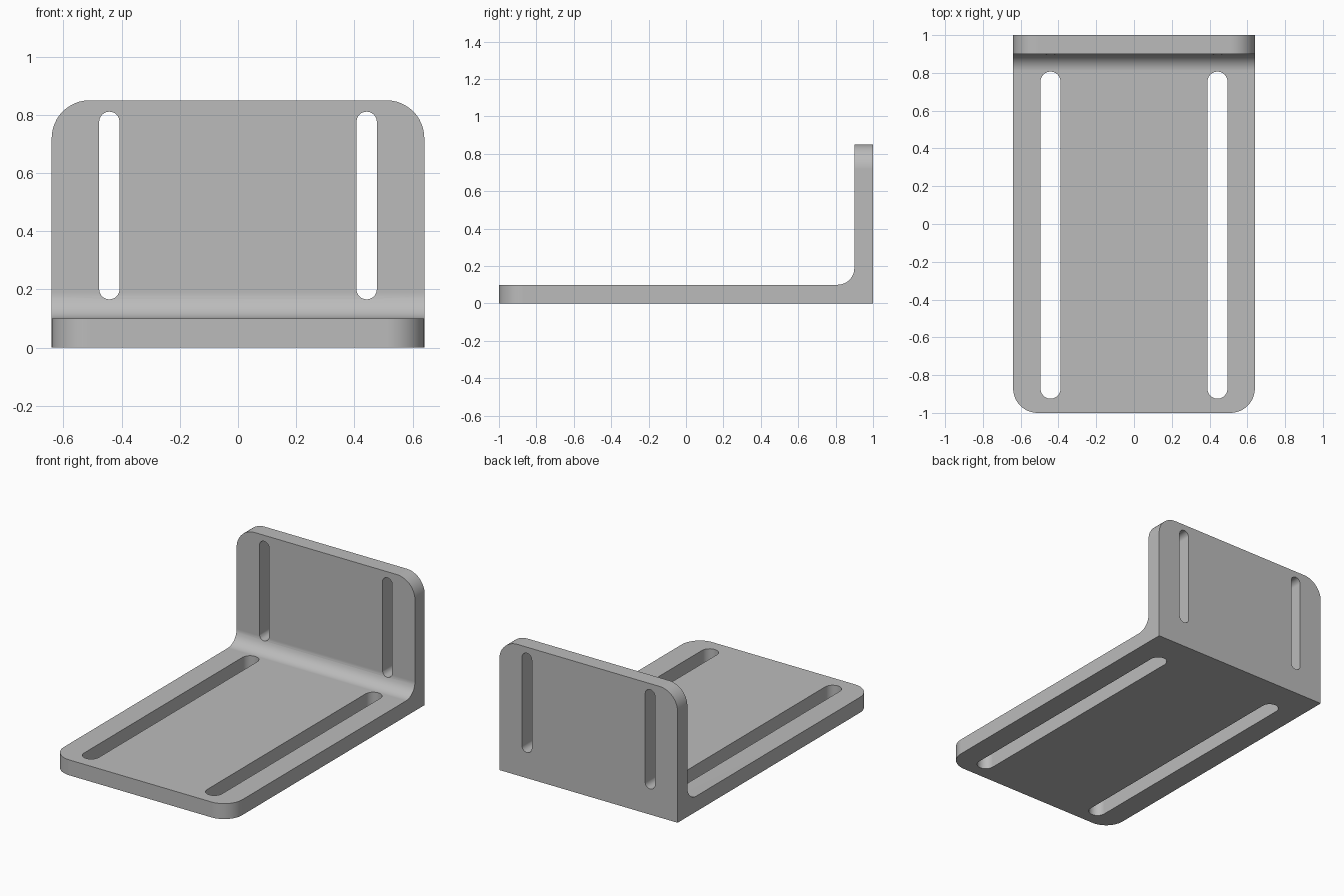
import bpy, bmesh, math
from mathutils import Vector, Matrix

cube = bpy.data.objects.get("Cube")
if cube:
    bpy.data.objects.remove(cube, do_unlink=True)

HALF_W, HEIGHT, THICK = 0.64, 0.85, 0.1

metal = bpy.data.materials.new("grey metal")
metal.use_nodes = True
colour = (0.5, 0.5, 0.5, 1)
metal.diffuse_color = colour
metal.node_tree.nodes["Principled BSDF"].inputs["Base Color"].default_value = colour


def extruded(name, points, direction):
    """Solid made by pushing a flat outline along a direction."""
    bm = bmesh.new()
    face = bm.faces.new([bm.verts.new(p) for p in points])
    out = bmesh.ops.extrude_face_region(bm, geom=[face])
    moved = [v for v in out["geom"] if isinstance(v, bmesh.types.BMVert)]
    bmesh.ops.translate(bm, verts=moved, vec=direction)
    bmesh.ops.recalc_face_normals(bm, faces=bm.faces)
    mesh = bpy.data.meshes.new(name)
    bm.to_mesh(mesh)
    bm.free()
    mesh.materials.append(metal)
    obj = bpy.data.objects.new(name, mesh)
    bpy.context.collection.objects.link(obj)
    return obj


def round_edges(obj, chosen, radius, segments=12):
    """Fillet the edges picked out by the rule."""
    bm = bmesh.new()
    bm.from_mesh(obj.data)
    edges = [e for e in bm.edges if chosen(e.verts[0].co, e.verts[1].co)]
    bmesh.ops.bevel(bm, geom=edges, offset=radius, segments=segments,
                    profile=0.5, affect="EDGES", clamp_overlap=False)
    bm.to_mesh(obj.data)
    bm.free()


def slot_outline(x, low, high, radius, steps=12):
    """Stadium outline as (across, along) pairs."""
    pts = []
    for centre, start in ((high - radius, 0), (low + radius, math.pi)):
        for i in range(steps + 1):
            a = start + math.pi * i / steps
            pts.append((x + radius * math.cos(a), centre + radius * math.sin(a)))
    return pts


# Angle bracket body: L-shaped side profile across the full width
inner = 1 - THICK
profile = [(-1, 0), (1, 0), (1, HEIGHT), (inner, HEIGHT), (inner, THICK), (-1, THICK)]
bracket = extruded("angle_bracket", [(-HALF_W, y, z) for y, z in profile],
                   Vector((2 * HALF_W, 0, 0)))

# Inside bend, then the free corners of both plates
round_edges(bracket, lambda a, b: all(abs(v.y - inner) + abs(v.z - THICK) < 1e-4
                                      for v in (a, b)), 0.09)
round_edges(bracket, lambda a, b: abs(a.x - b.x) < 1e-4 and
            (max(a.y, b.y) < -0.99 or min(a.z, b.z) > HEIGHT - 0.01), 0.13)

# Two adjustment slots in each plate
cutters = []
for side, x in (("right", -0.442), ("left", 0.442)):
    base = slot_outline(x, -0.925, 0.807, 0.053)
    wall = slot_outline(x, 0.166, 0.811, 0.035)
    cutters.append(extruded(side + "_base_slot_cutter",
                            [(u, v, -0.1) for u, v in base], Vector((0, 0, 0.4))))
    cutters.append(extruded(side + "_wall_slot_cutter",
                            [(u, 0.7, v) for u, v in wall], Vector((0, 0.5, 0))))

bpy.ops.object.select_all(action="DESELECT")
bpy.context.view_layer.objects.active = bracket
bracket.select_set(True)
for cutter in cutters:
    cutter.hide_render = True
    cut = bracket.modifiers.new(cutter.name, "BOOLEAN")
    cut.operation, cut.solver, cut.object = "DIFFERENCE", "EXACT", cutter
    bpy.ops.object.modifier_apply(modifier=cut.name)
    bpy.data.objects.remove(cutter, do_unlink=True)

# Smooth bends with flat plates and crisp rims
bpy.ops.object.shade_smooth_by_angle(angle=math.radians(30))
weighted = bracket.modifiers.new("flat plates", "WEIGHTED_NORMAL")
weighted.keep_sharp = True
